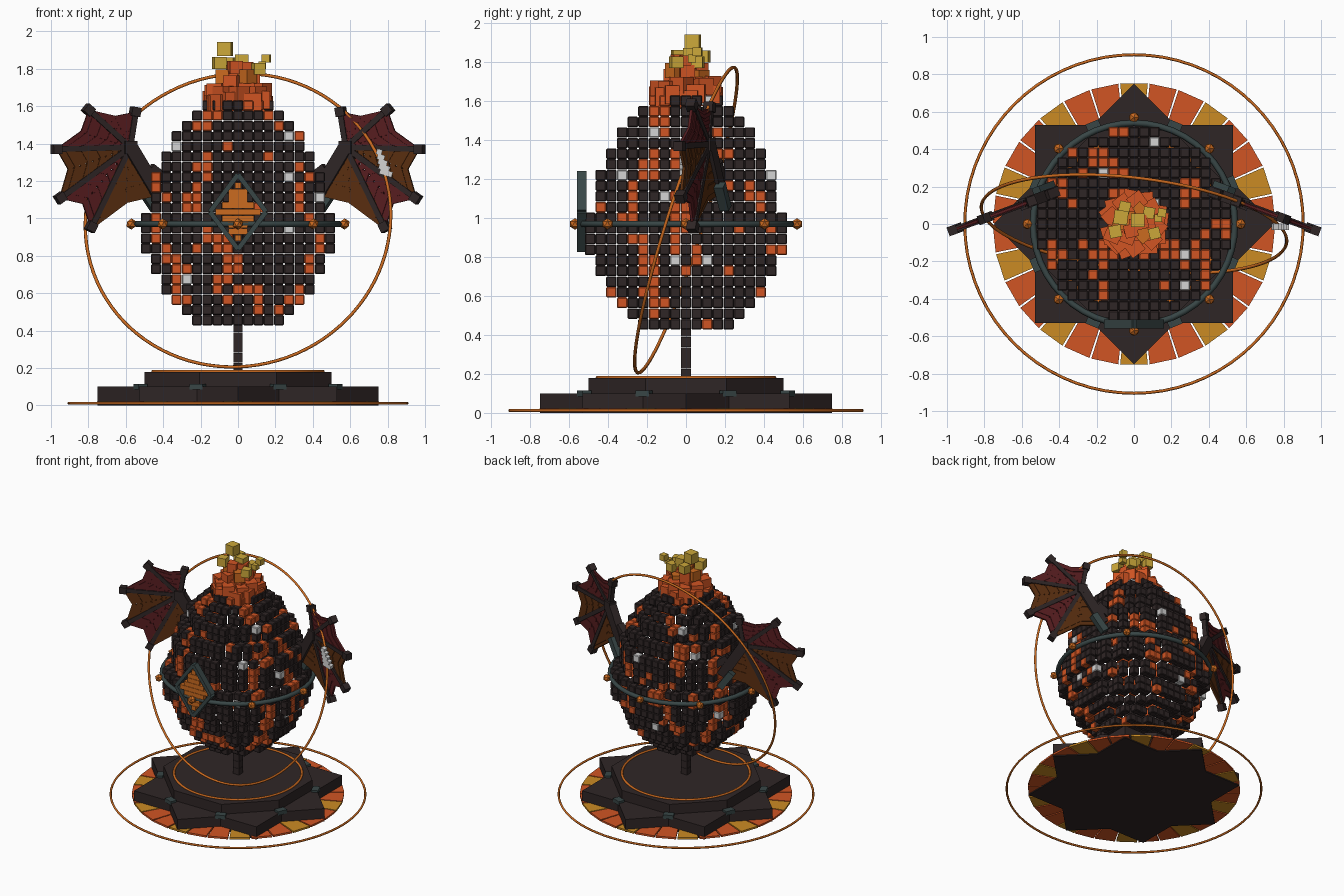
import bpy, bmesh, math, random
from mathutils import Vector, Matrix

if "Cube" in bpy.data.objects:
    bpy.data.objects.remove(bpy.data.objects["Cube"])

random.seed(7)
V = Vector
COLORS = {
    "charcoal": (.028, .019, .019), "ember_orange": (.64, .09, .017),
    "copper": (.60, .145, .014), "amber": (.60, .26, .017),
    "flame_yellow": (.60, .39, .042), "pale_grey": (.66, .66, .66),
    "slate_teal": (.040, .062, .062), "wing_brown": (.10, .027, .005),
    "wing_red": (.095, .012, .014),
}
MATS = {}
for n, c in COLORS.items():
    MATS[n] = bpy.data.materials.new(n)
    MATS[n].diffuse_color = (*c, 1)


def finish(name, bm, *mats):
    bmesh.ops.recalc_face_normals(bm, faces=bm.faces[:])
    me = bpy.data.meshes.new(name)
    bm.to_mesh(me)
    bm.free()
    for m in mats:
        me.materials.append(MATS[m])
    ob = bpy.data.objects.new(name, me)
    bpy.context.collection.objects.link(ob)
    return ob


def box(bm, loc, size, rot=None, mat=0):
    m = Matrix.Translation(loc) @ (rot.to_4x4() if rot else Matrix()) @ Matrix.Diagonal((*size, 1))
    for v in bmesh.ops.create_cube(bm, size=1, matrix=m)["verts"]:
        for f in v.link_faces:
            f.material_index = mat


def bar(bm, a, b, w, d, side, mat=0):
    """Box from a to b; 'side' is the direction its depth d points along."""
    x = (b - a).normalized()
    y = (side - side.dot(x) * x).normalized()
    rot = Matrix((x, y, x.cross(y))).transposed()
    box(bm, (a + b) / 2, ((b - a).length, d, w), rot, mat)


def prism(bm, pts, z0, z1, mat=0):
    f = bm.faces.new([bm.verts.new((x, y, z0)) for x, y in pts])
    f.material_index = mat
    r = bmesh.ops.extrude_face_region(bm, geom=[f], use_keep_orig=True)["geom"]
    for g in r:
        if isinstance(g, bmesh.types.BMVert):
            g.co.z = z1
            for k in g.link_faces:
                k.material_index = mat


def ring(name, mat, major, minor, loc, rot=None, seg=72):
    bpy.ops.mesh.primitive_torus_add(major_segments=seg, minor_segments=6,
                                     major_radius=major, minor_radius=minor)
    ob = bpy.context.object
    ob.name = name
    ob.data.materials.append(MATS[mat])
    ob.matrix_world = Matrix.Translation(loc) @ (rot.to_4x4() if rot else Matrix())
    bpy.ops.object.shade_smooth_by_angle(angle=math.radians(65))
    return ob


def polar(r, deg):
    return r * math.cos(math.radians(deg)), r * math.sin(math.radians(deg))


# --- Base: eight-pointed star, octagonal step, rim plates, rings ---
bm = bmesh.new()
prism(bm, [polar(.75 if i % 2 == 0 else .574, i * 22.5) for i in range(16)], 0, .1)
finish("star_base", bm, "charcoal")

bm = bmesh.new()
prism(bm, [polar(.541, i * 45 + 22.5) for i in range(8)], .1, .178)
finish("upper_step", bm, "charcoal")

bm = bmesh.new()
for i in range(30):
    a = 90 + i * 12
    prism(bm, [polar(.5, a - 5.6), polar(.755, a - 5.6), polar(.755, a + 5.6), polar(.5, a + 5.6)],
          .008, .022, 1 if i % 3 == 0 else 0)
finish("rim_plates", bm, "ember_orange", "amber")

bm = bmesh.new()
for i in range(8):
    a = i * 45 + 22.5
    box(bm, (*polar(.565, a), .1), (.05, .075, .03), Matrix.Rotation(math.radians(a), 3, 'Z'))
finish("base_clips", bm, "slate_teal")

ring("ground_ring", "copper", .905, .008, (0, 0, .012))
ring("step_ring", "copper", .455, .009, (0, 0, .181))

# --- Stem ---
bm = bmesh.new()
for i in range(5):
    box(bm, (0, 0, .2 + i * .0547), (.05, .05, .053))
finish("stem", bm, "charcoal")

# --- Egg: stacked block shell with glowing cracks ---
P, Z0 = .0547, .428
ROWS = [4, 5, 6, 7, 7, 8, 8, 9, 9, 9, 9, 8, 8, 8, 8, 7, 7, 6, 6, 5, 4, 3]
CRACKS = [  # polylines of (azimuth degrees, height)
    [(-139, 1.6), (-122, 1.4), (-118, 1.23), (-125, 1.05)],
    [(-165, 1.25), (-150, 1.0), (-145, .8), (-155, .58)],
    [(-108, .9), (-92, .78), (-100, .66), (-65, .56)],
    [(-30, 1.25), (-35, 1.05), (-27, .8), (-28, .5)],
    [(-40, 1.58), (-5, 1.3), (-10, 1.1), (5, .72)],
    [(30, 1.45), (32, 1.28), (60, 1.05), (70, .8)],
    [(110, 1.5), (125, 1.25), (100, 1.0), (115, .7)],
    [(165, 1.4), (150, 1.1), (160, .8), (140, .55)],
]
SPARKS = [(-50, 1.23), (-57, .95), (-132, .67), (-38, 1.46), (-12, 1.13), (45, 1.58),
          (12, .78), (-8, .78), (120, 1.45), (140, 1.25), (150, .85), (100, .75), (75, 1.2), (-160, 1.4)]


def on_egg(deg, z):
    i = min(21, max(0, int((z - Z0) / P)))
    return V((*polar(ROWS[i] * P, deg), z))


crack_pts = []
for line in CRACKS:
    for (a0, z0), (a1, z1) in zip(line, line[1:]):
        crack_pts += [on_egg(a0 + (a1 - a0) * t / 6, z0 + (z1 - z0) * t / 6) for t in range(7)]


def solid(i, j, k):
    return 0 <= k < 22 and i * i + j * j <= (ROWS[k] + .35) ** 2


cells = [(i, j, k) for k in range(22) for i in range(-9, 10) for j in range(-9, 10)
         if solid(i, j, k) and not all(solid(i + a, j + b, k + c) for a, b, c in
                                       ((1, 0, 0), (-1, 0, 0), (0, 1, 0), (0, -1, 0), (0, 0, 1), (0, 0, -1)))]
centre = {c: V((c[0] * P, c[1] * P, Z0 + (c[2] + .5) * P)) for c in cells}
pale = {min(cells, key=lambda c: (centre[c] - on_egg(*s)).length) for s in SPARKS}

block = bmesh.new()
bmesh.ops.create_cube(block, size=.0537)
bmesh.ops.bevel(block, geom=block.edges[:], offset=.005, segments=1, affect='EDGES')
block.verts.index_update()
shape = [v.co.copy() for v in block.verts]
faces = [[v.index for v in f.verts] for f in block.faces]
block.free()

bm = bmesh.new()
for c in cells:
    p = centre[c]
    near = min((p - q).length for q in crack_pts)
    mat = 2 if c in pale else 1 if random.random() < (.6 if near < .062 else .05) else 0
    vs = [bm.verts.new(p + s) for s in shape]
    for f in faces:
        bm.faces.new([vs[n] for n in f]).material_index = mat
finish("egg_shell", bm, "charcoal", "ember_orange", "pale_grey")

# --- Belt with studs ---
ring("belt", "slate_teal", .54, .017, (0, 0, .97), seg=48)
bm = bmesh.new()
for i in range(8):
    bmesh.ops.create_icosphere(bm, subdivisions=1, radius=.03,
                               matrix=Matrix.Translation((*polar(.57, i * 45), .97)))
finish("belt_studs", bm, "copper")

# --- Diamond emblem on the front ---
bm = bmesh.new()
tips = [V((.15, -.535, 1.035)), V((0, -.535, 1.235)), V((-.15, -.535, 1.035)), V((0, -.535, .835))]
for i in range(4):
    bar(bm, tips[i], tips[(i + 1) % 4], .026, .05, V((0, 1, 0)))
finish("emblem_frame", bm, "slate_teal")
bm = bmesh.new()
for j in range(-4, 5):
    w = .034 * (7 - 2 * ((abs(j) * 3 + 2) // 4))
    box(bm, (0, -.53, 1.035 + j * .035), (w, .04, .033))
finish("emblem_core", bm, "copper")

# --- Tilted halo ---
u, v = V((.82, -.09, .028)).normalized(), V((0, .25, .79))
v = (v - v.dot(u) * u).normalized()
ring("halo", "copper", .822, .009, (0, 0, .99), Matrix((u, v, u.cross(v))).transposed(), 96)

# --- Flame of tumbled blocks ---
bm = bmesh.new()
for z, r, n, s in ((1.62, .135, 11, .095), (1.68, .125, 9, .085), (1.74, .075, 6, .075), (1.79, .04, 3, .07)):
    for i in range(n):
        x, y = polar(r, i * 360 / n + random.uniform(-12, 12))
        rot = Matrix.Rotation(random.uniform(0, 1.5), 3, 'Z')
        box(bm, (x, y, z + random.uniform(-.02, .02)), (s, s, s), rot, int(z > 1.7 and i % 2))
    box(bm, (0, 0, z), (r * 1.4, r * 1.4, .09))
for x, y, z, s in ((-.07, .035, 1.905, .075), (-.1, -.04, 1.83, .065), (-.05, .09, 1.83, .06),
                   (.02, .02, 1.84, .07), (.11, -.05, 1.8, .06), (.08, .06, 1.8, .06),
                   (.15, .06, 1.855, .045), (.13, .03, 1.82, .04)):
    box(bm, (x, y, z), (s, s, s), Matrix.Rotation(random.uniform(-.3, .3), 3, 'Z'), 2)
finish("flame", bm, "ember_orange", "copper", "flame_yellow")

# --- Wings: bones, knuckles and slatted webbing ---
for side, s in (("right", 1), ("left", -1)):
    def wp(x, z, off=0.0):
        return V((s * x, .17 - .37 * (x - .42) + off, z))
    normal = V((s * .35, .94, 0)).normalized()
    root, hub = wp(.43, 1.13), wp(.58, 1.38)
    ends = [wp(.55, 1.57), wp(.80, 1.58), wp(.97, 1.37), wp(.95, 1.11), wp(.785, .955)]
    bm = bmesh.new()
    bar(bm, root, hub, .075, .06, normal)
    bar(bm, wp(.38, 1.2), wp(.47, 1.27), .05, .05, normal)
    for e in ends:
        bar(bm, hub, e, .03, .034, normal)
        d = (e - hub).normalized()
        bar(bm, e - d * .025, e + d * .025, .05, .05, normal)
    bar(bm, hub - V((0, 0, .035)), hub + V((0, 0, .035)), .07, .06, normal)
    finish(side + "_wing_bones", bm, "charcoal")

    bm = bmesh.new()
    spans = ends + [root]
    for k, mat in enumerate((0, 0, 1, 0, 1)):
        a, b = spans[k], spans[k + 1]
        N = 9
        for i in range(N):
            t = (i + 1) / N * .94
            pa, pb = hub.lerp(a, t), hub.lerp(b, t)
            mid = hub.lerp((pa + pb) / 2, .86)
            w = (a - hub).length / N * .95
            depth = .014 + .008 * (i % 2)
            bar(bm, pa, mid, w, depth, normal, mat)
            bar(bm, mid, pb, w, depth, normal, mat)
    finish(side + "_wing_web", bm, "wing_red", "wing_brown")

    bm = bmesh.new()
    bar(bm, wp(.44, 1.05, .04), wp(.52, 1.17, .04), .05, .05, normal)
    finish(side + "_wing_bracket", bm, "slate_teal")

# --- Pale shard on the right wing ---
bm = bmesh.new()
for i in range(5):
    box(bm, (.755 + i * .009, -.015, 1.355 - i * .028), (.03 + i * .01, .035, .03),
        Matrix.Rotation(.3, 3, 'Y'))
finish("wing_shard", bm, "pale_grey")

for m in bpy.data.materials:
    if m.users and not m.is_grease_pencil:
        m.use_nodes = True
        m.node_tree.nodes["Principled BSDF"].inputs["Base Color"].default_value = m.diffuse_color
